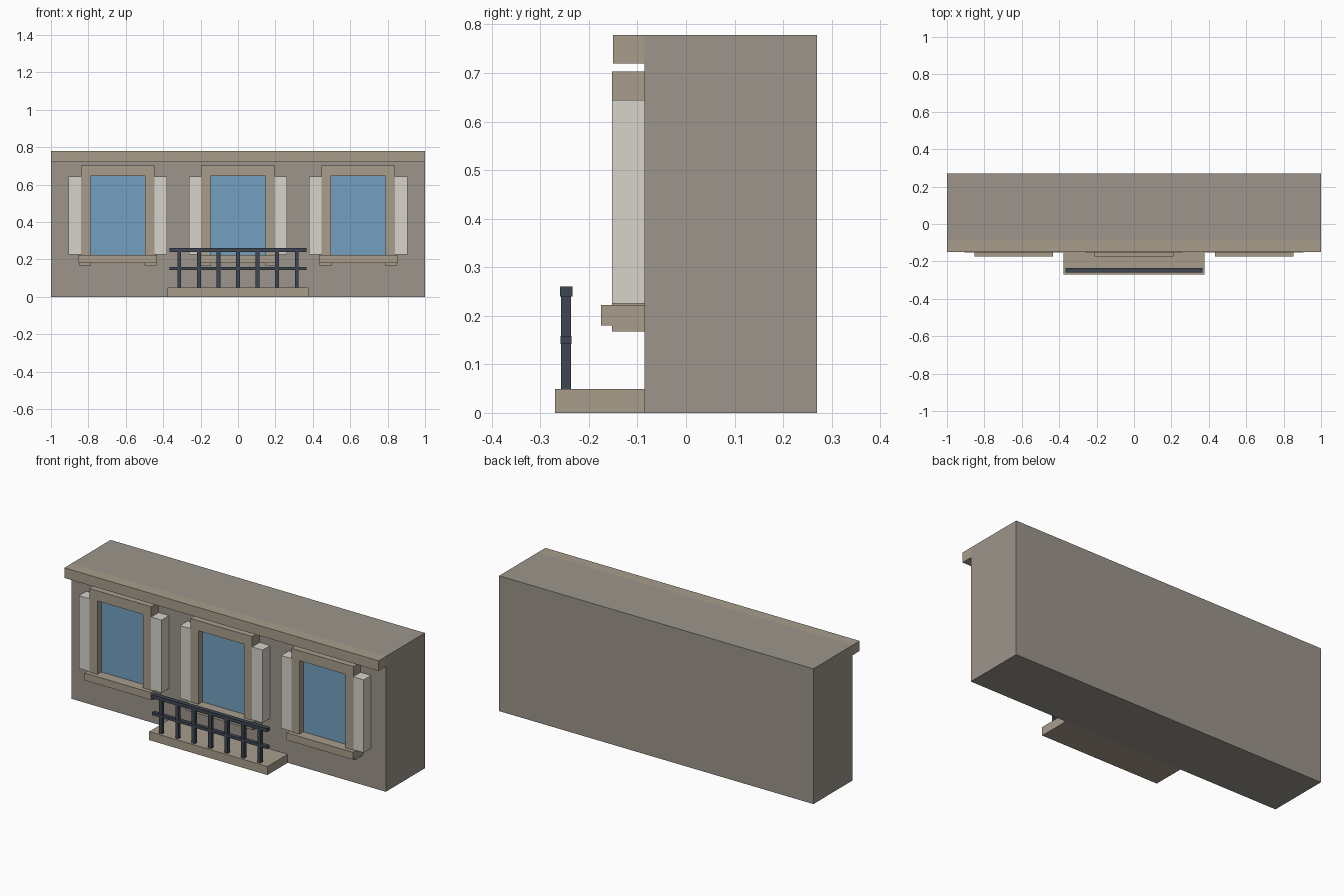
import bpy, bmesh

if "Cube" in bpy.data.objects:
    bpy.data.objects.remove(bpy.data.objects["Cube"])


def material(name, rgb):
    m = bpy.data.materials.new(name)
    lin = [(c / 255 / 12.92) if c < 11 else ((c / 255 + 0.055) / 1.055) ** 2.4 for c in rgb]
    m.diffuse_color = (*lin, 1)
    m.use_nodes = True
    m.node_tree.nodes["Principled BSDF"].inputs["Base Color"].default_value = m.diffuse_color
    return m


WALL = material("wall_stone", (156, 149, 139))
TRIM = material("trim_stone", (168, 157, 140))
PALE = material("shutter_paint", (214, 211, 202))
GLASS = material("glass_blue", (115, 160, 192))
IRON = material("dark_iron", (62, 70, 82))


def box(name, x, y, z, mat):
    """Box from (min, max) pairs on each axis."""
    bm = bmesh.new()
    bmesh.ops.create_cube(bm, size=1)
    for v in bm.verts:
        v.co = [(a + b) / 2 + c * (b - a) for c, (a, b) in zip(v.co, (x, y, z))]
    mesh = bpy.data.meshes.new(name)
    bm.to_mesh(mesh)
    bm.free()
    mesh.materials.append(mat)
    obj = bpy.data.objects.new(name, mesh)
    bpy.context.collection.objects.link(obj)
    return obj


def pair(name, cx, inner, outer, y, z, mat):
    """Two boxes mirrored about x = cx."""
    box(name + "_left", (cx - outer, cx - inner), y, z, mat)
    box(name + "_right", (cx + inner, cx + outer), y, z, mat)


FACE = -0.085       # wall front plane
TRIM_Y = (-0.152, FACE)

# Wall and cornice
box("wall", (-1, 1), (FACE, 0.27), (0, 0.778), WALL)
box("cornice", (-1, 1), (-0.15, FACE), (0.72, 0.778), TRIM)

# Three windows with frame, sill, brackets and shutters
for side, cx in (("left", -0.643), ("middle", 0), ("right", 0.643)):
    n = side + "_window_"
    box(n + "glass", (cx - 0.147, cx + 0.147), (-0.115, FACE), (0.222, 0.647), GLASS)
    box(n + "header", (cx - 0.197, cx + 0.197), TRIM_Y, (0.645, 0.703), TRIM)
    pair(n + "jamb", cx, 0.146, 0.197, TRIM_Y, (0.222, 0.645), TRIM)
    box(n + "sill", (cx - 0.211, cx + 0.211), (-0.175, FACE), (0.18, 0.222), TRIM)
    pair(n + "bracket", cx, 0.144, 0.208, TRIM_Y, (0.168, 0.18), TRIM)
    pair(n + "shutter", cx, 0.197, 0.263, TRIM_Y, (0.225, 0.644), PALE)

# Balcony slab and railing
box("balcony_slab", (-0.376, 0.376), (-0.27, FACE), (0, 0.049), TRIM)
box("top_rail", (-0.367, 0.367), (-0.26, -0.234), (0.24, 0.26), IRON)
box("middle_rail", (-0.367, 0.367), (-0.258, -0.236), (0.142, 0.158), IRON)
for i in range(7):
    x = (i - 3) * 0.1045
    box(f"baluster_{i + 1}", (x - 0.01, x + 0.01), (-0.257, -0.237), (0.049, 0.242), IRON)
